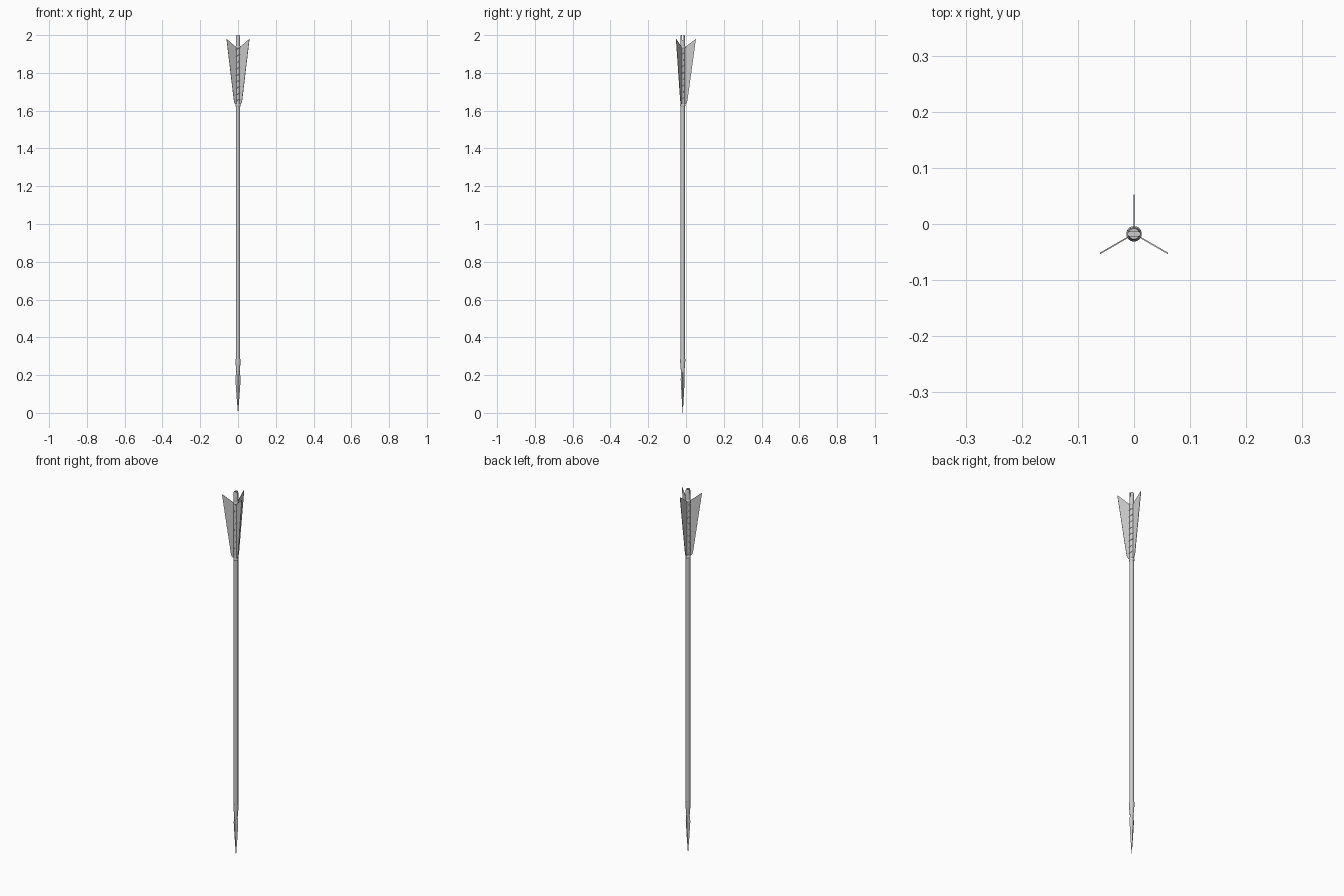
import bpy, bmesh, math
from mathutils import Vector, Matrix

if "Cube" in bpy.data.objects:
    bpy.data.objects.remove(bpy.data.objects["Cube"])

CY = -0.0175  # arrow axis, offset so the three vanes centre on y = 0


def make_object(name, bm, smooth=True):
    bmesh.ops.recalc_face_normals(bm, faces=bm.faces[:])
    mesh = bpy.data.meshes.new(name)
    bm.to_mesh(mesh)
    bm.free()
    obj = bpy.data.objects.new(name, mesh)
    obj.location.y = CY
    bpy.context.collection.objects.link(obj)
    if smooth:
        bpy.ops.object.select_all(action='DESELECT')
        obj.select_set(True)
        bpy.context.view_layer.objects.active = obj
        bpy.ops.object.shade_smooth_by_angle(angle=math.radians(35))
    return obj


def lathe(name, profile, sides=16, smooth=True):
    """Loft rings of (z, x radius, y radius), capped at both ends."""
    bm = bmesh.new()
    rings = []
    for z, rx, ry in profile:
        rings.append([bm.verts.new((rx * math.cos(math.tau * i / sides),
                                    ry * math.sin(math.tau * i / sides), z))
                      for i in range(sides)])
    for a, b in zip(rings, rings[1:]):
        for i in range(sides):
            j = (i + 1) % sides
            bm.faces.new((a[i], a[j], b[j], b[i]))
    bm.faces.new(rings[0])
    bm.faces.new(rings[-1])
    return make_object(name, bm, smooth)


# Shaft
lathe("shaft", [(0.26, 0.0115, 0.0115), (1.95, 0.0115, 0.0115)])

# Socket and four-sided point
lathe("head_socket", [(0.2, 0.008, 0.008), (0.22, 0.0095, 0.0095),
                      (0.275, 0.0138, 0.0138), (0.285, 0.0138, 0.0138)])
lathe("head_point", [(0.0, 0.0005, 0.0005), (0.09, 0.008, 0.006),
                     (0.175, 0.0138, 0.0105), (0.19, 0.0132, 0.010),
                     (0.225, 0.008, 0.008)], sides=4, smooth=False)

# Nock with a string slot running along x
nock = lathe("nock", [(1.935, 0.012, 0.012), (1.945, 0.0115, 0.0115),
                      (1.992, 0.0115, 0.0115), (2.0, 0.0095, 0.0095)])
bm = bmesh.new()
bmesh.ops.create_cube(bm, size=1, matrix=Matrix.Translation((0, 0, 2.0))
                      @ Matrix.Diagonal((0.06, 0.007, 0.05, 1)))
cutter = make_object("slot_cutter", bm, smooth=False)
cutter.hide_render = True
cutter.hide_viewport = True
cut = nock.modifiers.new("slot", 'BOOLEAN')
cut.operation = 'DIFFERENCE'
cut.object = cutter
cut.solver = 'EXACT'

# Three feather vanes
outline = [(0.009, 1.632), (0.017, 1.636), (0.0225, 1.644), (0.026, 1.66),
           (0.07, 1.98), (0.013, 1.937), (0.009, 1.937)]
for k in range(3):
    bm = bmesh.new()
    face = bm.faces.new([bm.verts.new((r, -0.0012, z)) for r, z in outline])
    ext = bmesh.ops.extrude_face_region(bm, geom=[face])
    moved = [v for v in ext["geom"] if isinstance(v, bmesh.types.BMVert)]
    bmesh.ops.translate(bm, verts=moved, vec=Vector((0, 0.0024, 0)))
    vane = make_object("vane_%d" % (k + 1), bm, smooth=False)
    vane.rotation_euler.z = math.pi / 2 + k * math.tau / 3

# Thread bindings at both ends of the vanes
for name, z0, z1 in (("lower_binding", 1.622, 1.636), ("upper_binding", 1.93, 1.942)):
    lathe(name, [(z0, 0.0118, 0.0118), (z0 + 0.003, 0.0138, 0.0138),
                 (z1 - 0.003, 0.0138, 0.0138), (z1, 0.0118, 0.0118)])

# Thread wound around the shaft between the vanes
turns, steps = 9, 14
curve = bpy.data.curves.new("thread_wrap", 'CURVE')
curve.dimensions = '3D'
curve.bevel_depth = 0.0018
curve.bevel_resolution = 1
spline = curve.splines.new('POLY')
count = turns * steps + 1
spline.points.add(count - 1)
for i, p in enumerate(spline.points):
    a = math.tau * i / steps
    p.co = (0.012 * math.cos(a), 0.012 * math.sin(a),
            1.63 + 0.305 * i / (count - 1), 1)
thread = bpy.data.objects.new("thread_wrap", curve)
thread.location.y = CY
bpy.context.collection.objects.link(thread)
